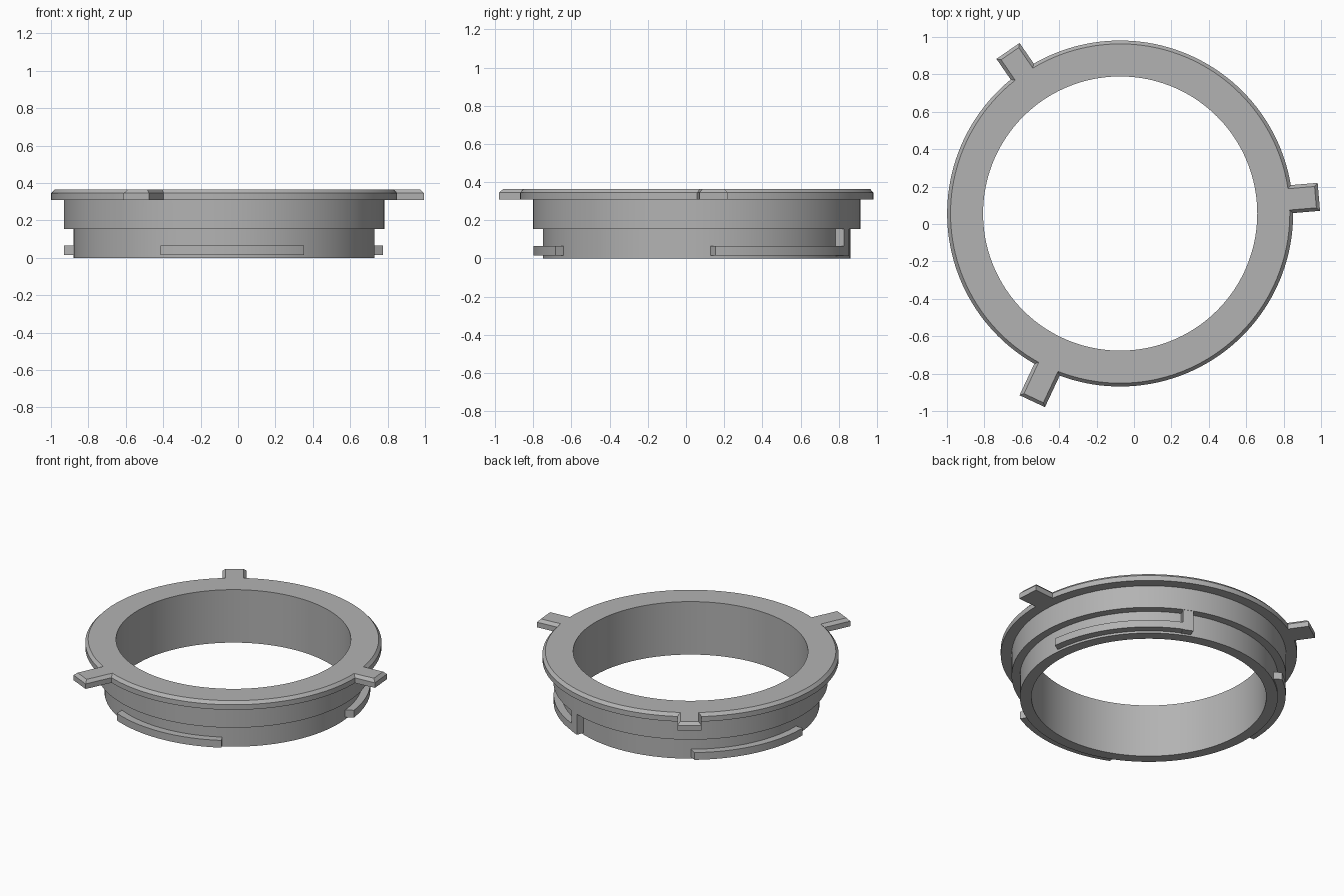
import bpy, bmesh, math

if "Cube" in bpy.data.objects:
    bpy.data.objects.remove(bpy.data.objects["Cube"])

CX, CY = -0.074, 0.056          # centre of the ring
SEGS = 160

grey = bpy.data.materials.new("light_grey")
grey.diffuse_color = (0.45, 0.45, 0.45, 1)
grey.use_nodes = True
grey.node_tree.nodes["Principled BSDF"].inputs["Base Color"].default_value = grey.diffuse_color


def finish(name, bm, smooth=True):
    bmesh.ops.recalc_face_normals(bm, faces=bm.faces)
    me = bpy.data.meshes.new(name)
    bm.to_mesh(me)
    bm.free()
    me.materials.append(grey)
    ob = bpy.data.objects.new(name, me)
    ob.location = (CX, CY, 0)
    bpy.context.collection.objects.link(ob)
    if smooth:
        shade(ob)
    return ob


def shade(ob):
    bpy.ops.object.select_all(action='DESELECT')
    ob.select_set(True)
    bpy.context.view_layer.objects.active = ob
    bpy.ops.object.shade_smooth_by_angle(angle=math.radians(25))


def polar(r, deg, z):
    a = math.radians(deg)
    return (r * math.cos(a), r * math.sin(a), z)


def lathe(name, profile):
    """Spin a closed (radius, z) profile a full turn."""
    bm = bmesh.new()
    rings = [[bm.verts.new(polar(r, 360 * i / SEGS, z)) for r, z in profile]
             for i in range(SEGS)]
    n = len(profile)
    for i in range(SEGS):
        a, b = rings[i], rings[(i + 1) % SEGS]
        for j in range(n):
            k = (j + 1) % n
            bm.faces.new((a[j], b[j], b[k], a[k]))
    return finish(name, bm)


def arc_block(name, start_in, start_out, end, z0, z1, r0=0.79, r1=0.855):
    """Curved bar whose start face may be slanted."""
    bm = bmesh.new()
    n = max(2, round((end - start_in) / 2))
    rows = []
    for i in range(n + 1):
        t = i / n
        ai = start_in + (end - start_in) * t
        ao = start_out + (end - start_out) * t
        rows.append([bm.verts.new(p) for p in (
            polar(r0, ai, z0), polar(r1, ao, z0), polar(r1, ao, z1), polar(r0, ai, z1))])
    for a, b in zip(rows, rows[1:]):
        for j in range(4):
            k = (j + 1) % 4
            bm.faces.new((a[j], b[j], b[k], a[k]))
    bm.faces.new(rows[0])
    bm.faces.new(rows[-1])
    return finish(name, bm)


def tab(name, angle, reach):
    """Radial grip tab with chamfered upper edges."""
    bm = bmesh.new()
    h, c, r0, z0, z1, z2 = 0.075, 0.018, 0.85, 0.31, 0.345, 0.365
    layers = []
    for z, d in ((z0, 0), (z1, 0), (z2, c)):
        pts = [(r0, -h + d), (reach - d, -h + d), (reach - d, h - d), (r0, h - d)]
        layers.append([bm.verts.new((x, y, z)) for x, y in pts])
    for a, b in zip(layers, layers[1:]):
        for j in range(4):
            k = (j + 1) % 4
            bm.faces.new((a[j], a[k], b[k], b[j]))
    bm.faces.new(layers[0])
    bm.faces.new(layers[-1])
    ca, sa = math.cos(math.radians(angle)), math.sin(math.radians(angle))
    for v in bm.verts:
        x, y, z = v.co
        v.co = (x * ca - y * sa, x * sa + y * ca, z)
    return finish(name, bm, smooth=False)


# Stepped ring: lower sleeve, wider collar, chamfered flange
ring = lathe("stepped_ring", [
    (0.733, 0), (0.805, 0), (0.805, 0.155), (0.857, 0.155), (0.857, 0.31),
    (0.925, 0.31), (0.925, 0.345), (0.907, 0.365), (0.733, 0.365)])

# Three grip tabs fused into the flange
for i, (ang, reach) in enumerate(((4.8, 1.066), (124.6, 1.056), (244.9, 1.108))):
    t = tab(f"grip_tab_{i + 1}", ang, reach)
    mod = ring.modifiers.new("join_tab", 'BOOLEAN')
    mod.operation, mod.solver, mod.object = 'UNION', 'EXACT', t
    bpy.context.view_layer.objects.active = ring
    bpy.ops.object.modifier_apply(modifier=mod.name)
    bpy.data.objects.remove(t)
shade(ring)

# Three locking lugs round the sleeve; the first runs on to the stop
for i in range(3):
    s = 120 * i
    arc_block(f"locking_lug_{i + 1}", s + 4.6, s + 6.6,
              64.5 if i == 0 else s + 60, 0.015, 0.065)

# Single upright stop at the end of the first lug
arc_block("lug_stop", 64.5, 64.5, 69, 0.012, 0.156)
